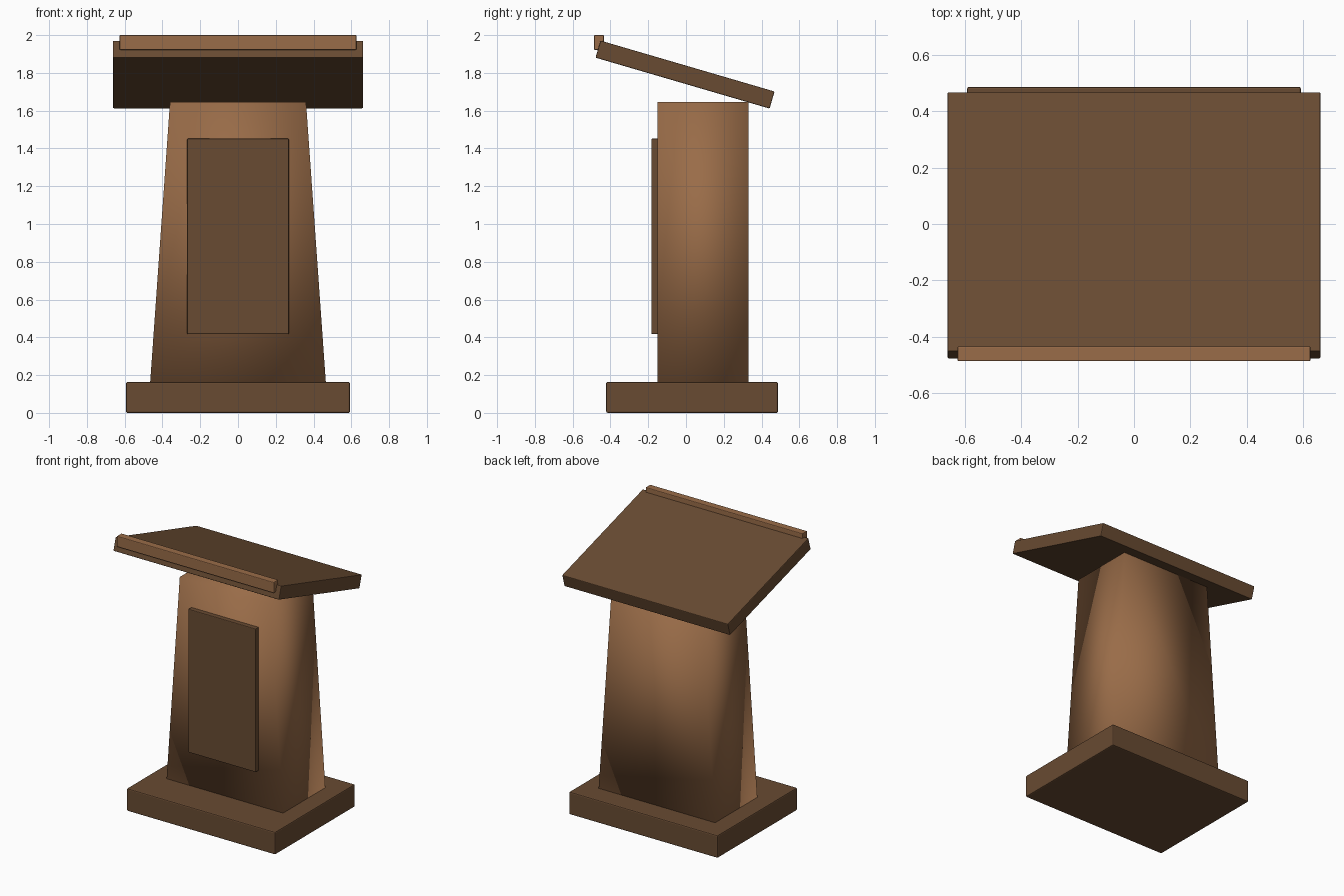
import bpy, bmesh, math
from mathutils import Matrix

if "Cube" in bpy.data.objects:
    bpy.data.objects.remove(bpy.data.objects["Cube"])


def material(name, color):
    m = bpy.data.materials.new(name)
    m.diffuse_color = (*color, 1)
    m.use_nodes = True
    m.node_tree.nodes["Principled BSDF"].inputs["Base Color"].default_value = m.diffuse_color
    return m


DARK = material("dark_wood", (0.14, 0.07, 0.032))
LIGHT = material("light_wood", (0.32, 0.15, 0.065))


def box(name, size, center, mat, bevel=0.0, tilt=0.0, top_scale=1.0, smooth=False):
    """Box with optional top taper in x, edge bevel and tilt about x."""
    bm = bmesh.new()
    bmesh.ops.create_cube(bm, size=1)
    for v in bm.verts:
        v.co.x *= size[0] * (top_scale if v.co.z > 0 else 1)
        v.co.y *= size[1]
        v.co.z *= size[2]
    if bevel:
        bmesh.ops.bevel(bm, geom=bm.edges[:], offset=bevel, segments=2,
                        profile=0.5, affect='EDGES')
    bmesh.ops.transform(bm, matrix=Matrix.Rotation(math.radians(tilt), 4, 'X'), verts=bm.verts)
    for f in bm.faces:
        f.smooth = smooth
    me = bpy.data.meshes.new(name)
    bm.to_mesh(me)
    bm.free()
    me.materials.append(mat)
    ob = bpy.data.objects.new(name, me)
    ob.location = center
    bpy.context.collection.objects.link(ob)
    return ob


# Plinth on the floor
box("base", (1.186, 0.91, 0.163), (0, 0.032, 0.0815), DARK, bevel=0.008)
# Tapered column, softly shaded
box("column", (0.93, 0.482, 1.485), (0, 0.091, 0.9045), LIGHT, top_scale=0.774, smooth=True)
# Raised panel on the front
box("front_panel", (0.54, 0.04, 1.035), (0, -0.163, 0.935), DARK, bevel=0.005)
# Sloping reading desk
box("desk_top", (1.324, 0.96, 0.094), (0, -0.005, 1.791), DARK, bevel=0.005, tilt=-16.3)
# Lip along the raised edge
box("desk_lip", (1.254, 0.053, 0.078), (0, -0.4605, 1.961), LIGHT, bevel=0.005)
